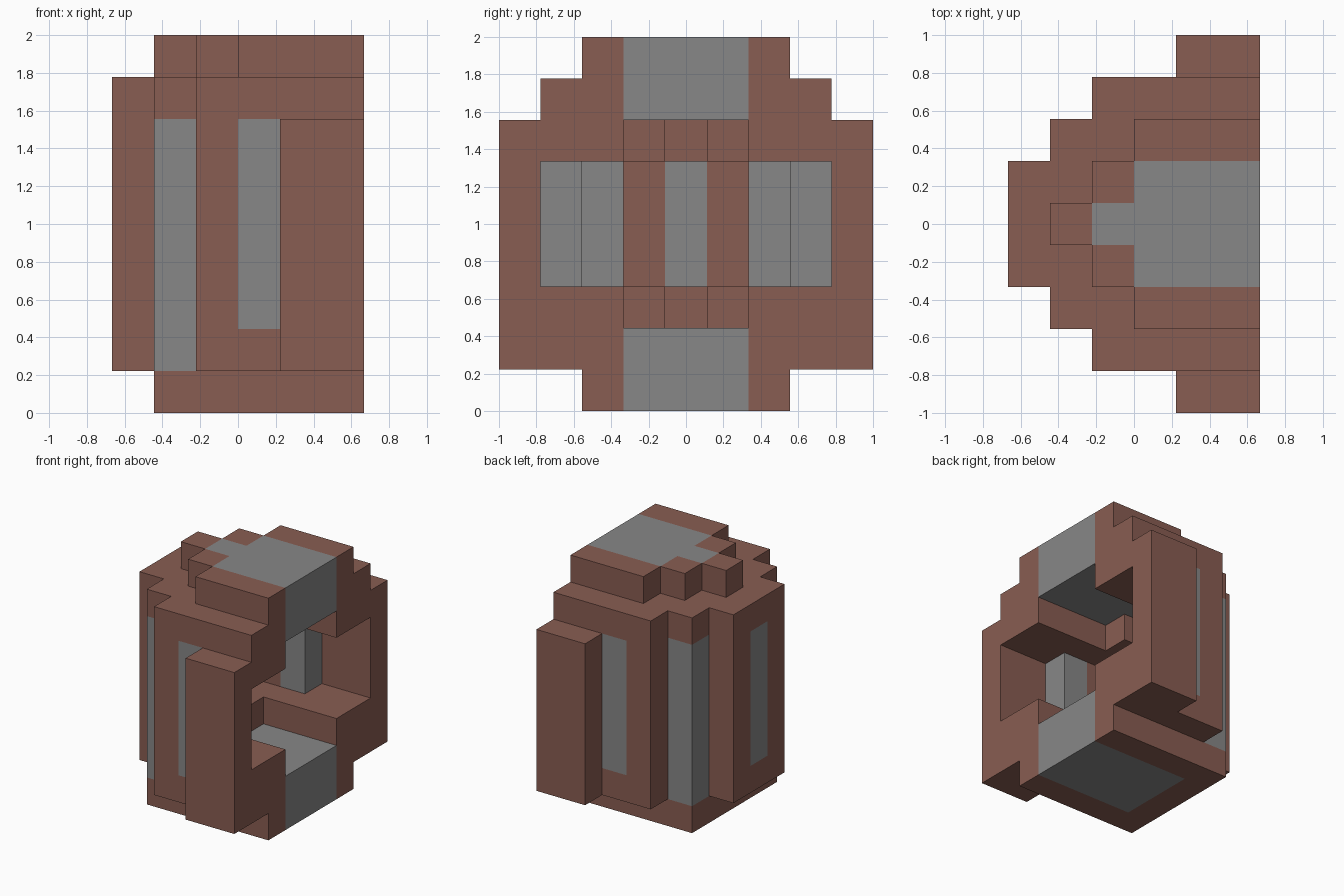
import bpy, bmesh
from mathutils import Vector

cube = bpy.data.objects.get("Cube")
if cube:
    bpy.data.objects.remove(cube, do_unlink=True)

UNIT = 2 / 9
NX, NY = 6, 9


def make_material(name, rgb):
    mat = bpy.data.materials.new(name)
    mat.use_nodes = True
    mat.diffuse_color = (*rgb, 1)
    mat.node_tree.nodes["Principled BSDF"].inputs["Base Color"].default_value = (*rgb, 1)
    return mat


brown = make_material("clay_brown", (0.25, 0.11, 0.085))
grey = make_material("mid_grey", (0.245, 0.245, 0.245))

cells = {}  # block position -> part name


def block(part, xs, ys, zs):
    """Fill an inclusive range of blocks, mirrored front to back; None carves."""
    for x in range(xs[0], xs[1] + 1):
        for y in range(ys[0], ys[1] + 1):
            for z in range(zs[0], zs[1] + 1):
                for yy in (y, NY - 1 - y):
                    if part:
                        cells[x, yy, z] = part
                    else:
                        cells.pop((x, yy, z), None)


# Stepped outer shell
block("base_slab", (1, 5), (2, 4), (0, 0))
block("body_shell", (2, 5), (1, 1), (1, 7))
block("body_shell", (1, 5), (2, 4), (1, 7))
block("end_plate", (0, 0), (3, 4), (1, 7))
block("side_plates", (4, 5), (0, 0), (1, 6))

# Stepped cap
block("top_cap", (3, 5), (2, 4), (8, 8))
block("top_cap", (2, 2), (3, 4), (8, 8))
block("top_cap", (1, 1), (4, 4), (8, 8))

# Grey windows and corner pillars
block("side_windows", (3, 3), (1, 1), (2, 6))
block("end_window", (0, 0), (4, 4), (2, 6))
block("corner_pillars", (1, 1), (2, 2), (1, 6))

# Grey core panels above and below the opening
block("base_panel", (2, 5), (3, 4), (0, 0))
for part, zs in (("base_panel", (1, 1)), ("top_panel", (7, 8))):
    block(part, (3, 5), (3, 4), zs)
    block(part, (2, 2), (4, 4), zs)

# Hollow room, open on one side
block(None, (4, 5), (1, 1), (3, 5))
block(None, (2, 5), (2, 2), (3, 5))
block(None, (1, 5), (3, 4), (3, 5))
block(None, (3, 5), (3, 4), (2, 6))
block(None, (2, 2), (4, 4), (2, 6))

GREY_PARTS = {"side_windows", "end_window", "corner_pillars", "base_panel", "top_panel"}


def build_part(part):
    """Make the exposed surface of one part, merged into large flat faces."""
    bm = bmesh.new()
    for cell, owner in cells.items():
        if owner != part:
            continue
        centre = Vector(cell) + Vector((0.5, 0.5, 0.5))
        for axis in range(3):
            for sign in (-1, 1):
                normal = Vector((0, 0, 0))
                normal[axis] = sign
                if tuple(int(c) for c in Vector(cell) + normal) in cells:
                    continue
                u, v = Vector((0, 0, 0)), Vector((0, 0, 0))
                u[(axis + 1) % 3] = 0.5
                v[(axis + 2) % 3] = 0.5 * sign
                mid = centre + normal / 2 - Vector((NX / 2, NY / 2, 0))
                bm.faces.new([bm.verts.new((mid + a * u + b * v) * UNIT)
                              for a, b in ((-1, -1), (1, -1), (1, 1), (-1, 1))])
    bmesh.ops.remove_doubles(bm, verts=bm.verts[:], dist=0.001)
    bmesh.ops.dissolve_limit(bm, angle_limit=0.01, verts=bm.verts[:], edges=bm.edges[:])
    mesh = bpy.data.meshes.new(part)
    bm.to_mesh(mesh)
    bm.free()
    mesh.materials.append(grey if part in GREY_PARTS else brown)
    bpy.context.collection.objects.link(bpy.data.objects.new(part, mesh))


for part in sorted(set(cells.values())):
    build_part(part)
